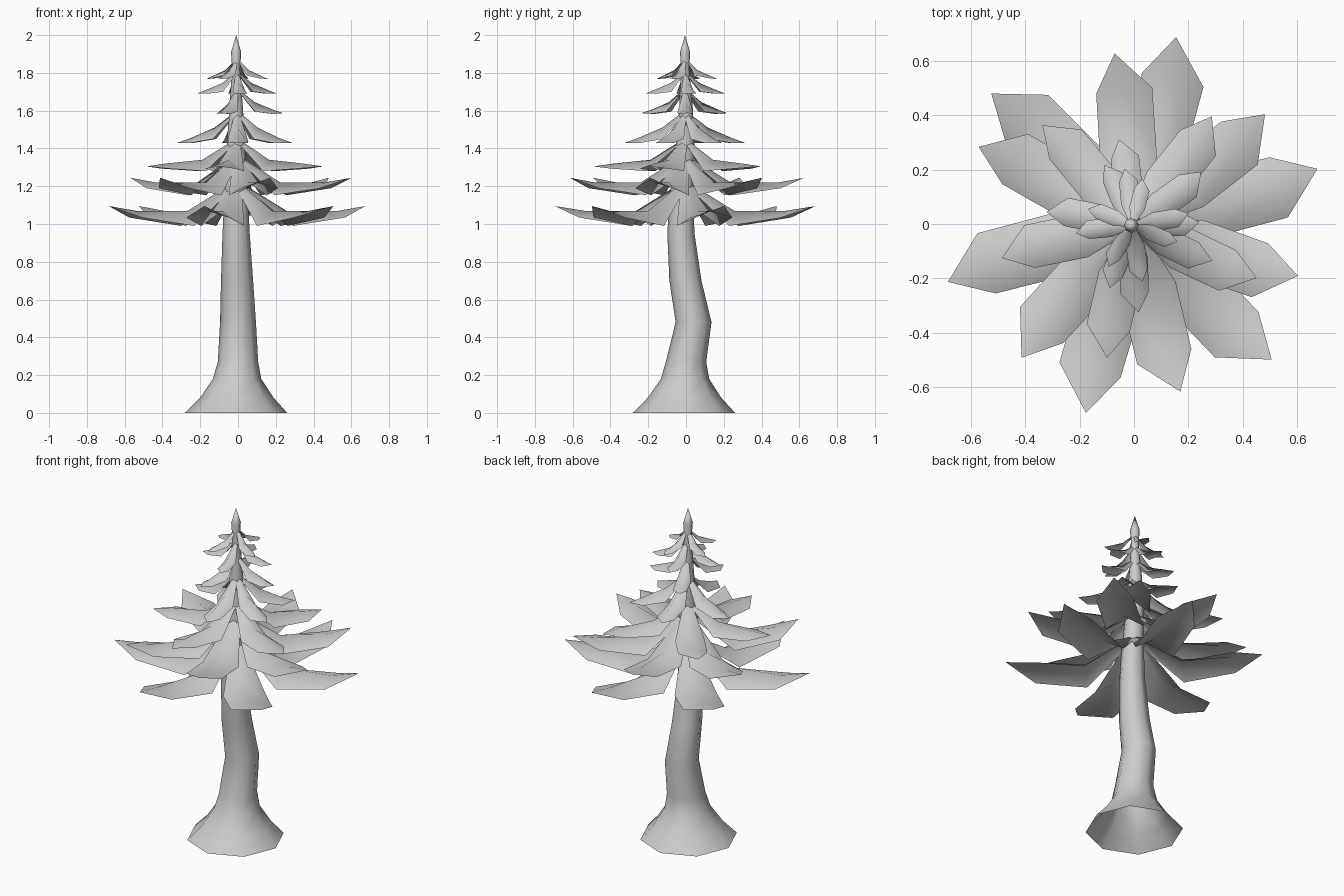
import bpy
import bmesh
from math import sin, cos, pi, radians

if "Cube" in bpy.data.objects:
    bpy.data.objects.remove(bpy.data.objects["Cube"])


def finish(bm, name):
    mesh = bpy.data.meshes.new(name)
    bmesh.ops.recalc_face_normals(bm, faces=bm.faces)
    bm.to_mesh(mesh)
    bm.free()
    for p in mesh.polygons:
        p.use_smooth = True
    obj = bpy.data.objects.new(name, mesh)
    bpy.context.collection.objects.link(obj)
    return obj


# Trunk: eight-sided loft with a flared foot, a bend and a pointed spire
rings = [  # z, centre x, centre y, radius
    (0, -0.01, -0.01, 0.27), (0.08, -0.006, -0.008, 0.195), (0.18, -0.005, -0.005, 0.128),
    (0.27, 0, 0, 0.107), (0.48, 0, 0.04, 0.095), (0.70, -0.005, -0.003, 0.085),
    (0.95, -0.01, -0.027, 0.072), (1.12, -0.01, -0.025, 0.064), (1.40, -0.01, -0.005, 0.05),
    (1.60, -0.01, 0, 0.037), (1.82, -0.01, -0.004, 0.021), (1.91, -0.01, -0.005, 0.027)]
N = 8
bm = bmesh.new()
loops = [[bm.verts.new((cx + r * cos(2 * pi * i / N), cy + r * sin(2 * pi * i / N), z))
          for i in range(N)] for z, cx, cy, r in rings]
for a, b in zip(loops, loops[1:]):
    for i in range(N):
        j = (i + 1) % N
        bm.faces.new((a[i], a[j], b[j], b[i]))
tip = bm.verts.new((-0.01, -0.005, 2.0))
for i in range(N):
    bm.faces.new((loops[-1][i], loops[-1][(i + 1) % N], tip))
finish(bm, "trunk")


# Bough: a folded sheet, midrib raised and both edges drooping
def add_bough(bm, angle, R, ribs, droop):
    ca, sa = cos(radians(angle)), sin(radians(angle))

    def vert(along, side, z):
        return bm.verts.new((along * ca - side * sa - 0.005, along * sa + side * ca - 0.005, z))

    rows = []
    for f, half, d, z in zip((0.05, 0.38, 0.78), (0.05, 0.165, 0.163), (0.3, 1, 0.45), ribs):
        mid = -0.033 * f / 0.78
        rows.append([vert(f * R, (mid + s * half) * R, z - abs(s) * d * droop)
                     for s in (-1, 0, 1)])
    end = vert(R, 0, ribs[3])
    for a, b in zip(rows, rows[1:]):
        for i in (0, 1):
            bm.faces.new((a[i], b[i], b[i + 1], a[i + 1]))
    for i in (0, 1):
        bm.faces.new((rows[-1][i], end, rows[-1][i + 1]))


# Tiers from the bottom up: radius, midrib heights, edge droop, directions
tiers = [
    (0.71, (1.21, 1.07, 1.07, 1.095), 0.08, (17, 77, 137, 197, 256, 316)),
    (0.635, (1.35, 1.22, 1.22, 1.245), 0.068, (40, 96, 153, 230, 286, 343)),
    (0.495, (1.44, 1.34, 1.32, 1.305), 0.06, (54, 132, 194, 259, 337)),
    (0.32, (1.59, 1.51, 1.455, 1.43), 0.06, (38, 99, 171, 274, 336)),
    (0.245, (1.71, 1.645, 1.605, 1.587), 0.05, (3, 115, 250)),
    (0.21, (1.80, 1.745, 1.71, 1.692), 0.045, (12, 98, 188, 280)),
    (0.175, (1.87, 1.815, 1.785, 1.767), 0.03, (340, 78, 160, 240))]
for k, (R, ribs, droop, angles) in enumerate(tiers, 1):
    bm = bmesh.new()
    for a in angles:
        add_bough(bm, a, R, ribs, droop)
    finish(bm, f"bough_tier_{k}")
